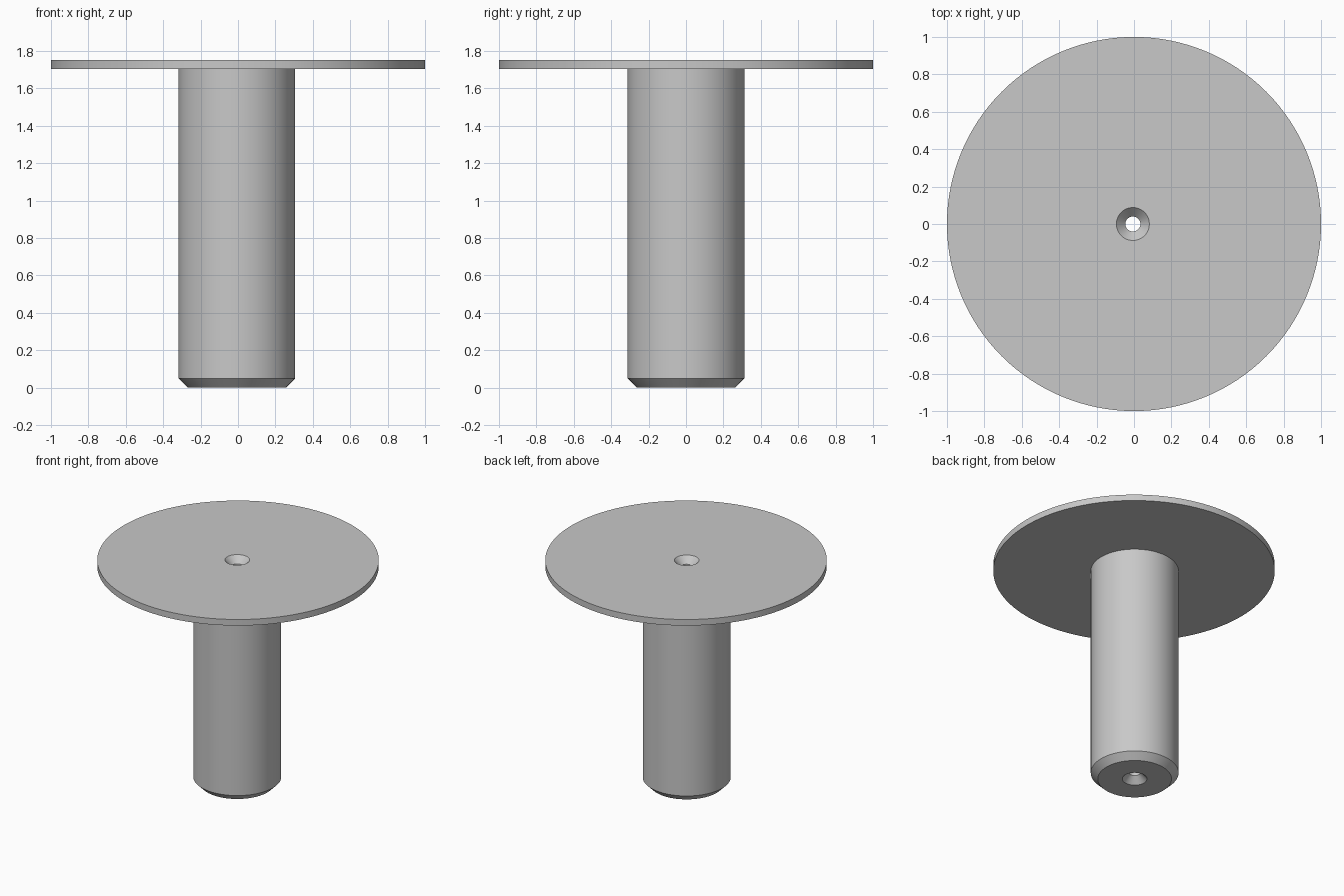
import bpy, bmesh
from math import cos, sin, tau

cube = bpy.data.objects.get("Cube")
if cube:
    bpy.data.objects.remove(cube, do_unlink=True)

SEGMENTS = 128
AXIS = -0.006          # shaft and bore sit slightly off the disc centre
TOP = 1.753            # upper face of the disc
UNDER = 1.705          # lower face of the disc

grey = bpy.data.materials.new("light_grey")
grey.use_nodes = True
colour = (0.58, 0.58, 0.58, 1)
grey.diffuse_color = colour
grey.node_tree.nodes["Principled BSDF"].inputs["Base Color"].default_value = colour

# Closed profile of rings: (radius, height, centre x)
profile = [
    (0.04, 0.05, AXIS),      # bore, lower end
    (0.088, 0.0, AXIS),      # lower countersink
    (0.262, 0.0, AXIS),      # shaft end
    (0.312, 0.05, AXIS),     # shaft chamfer
    (0.312, UNDER, AXIS),    # shaft top
    (1.0, UNDER, 0.0),       # disc rim
    (1.0, TOP, 0.0),
    (0.088, TOP, AXIS),      # upper countersink
    (0.04, TOP - 0.05, AXIS),  # bore, upper end
]

bm = bmesh.new()
rings = []
for radius, height, centre in profile:
    angles = [tau * i / SEGMENTS for i in range(SEGMENTS)]
    rings.append([bm.verts.new((centre + radius * cos(a), radius * sin(a), height))
                  for a in angles])

# Skin neighbouring rings, closing the last onto the first through the bore
for k, ring in enumerate(rings):
    following = rings[(k + 1) % len(rings)]
    for i in range(SEGMENTS):
        j = (i + 1) % SEGMENTS
        bm.faces.new((ring[i], ring[j], following[j], following[i]))
bmesh.ops.recalc_face_normals(bm, faces=bm.faces)

mesh = bpy.data.meshes.new("flanged_shaft")
bm.to_mesh(mesh)
bm.free()
mesh.materials.append(grey)
shaft = bpy.data.objects.new("flanged_shaft", mesh)
bpy.context.collection.objects.link(shaft)

# Smooth round walls, crisp edges
bpy.ops.object.select_all(action='DESELECT')
shaft.select_set(True)
bpy.context.view_layer.objects.active = shaft
bpy.ops.object.shade_smooth_by_angle(angle=0.52)
